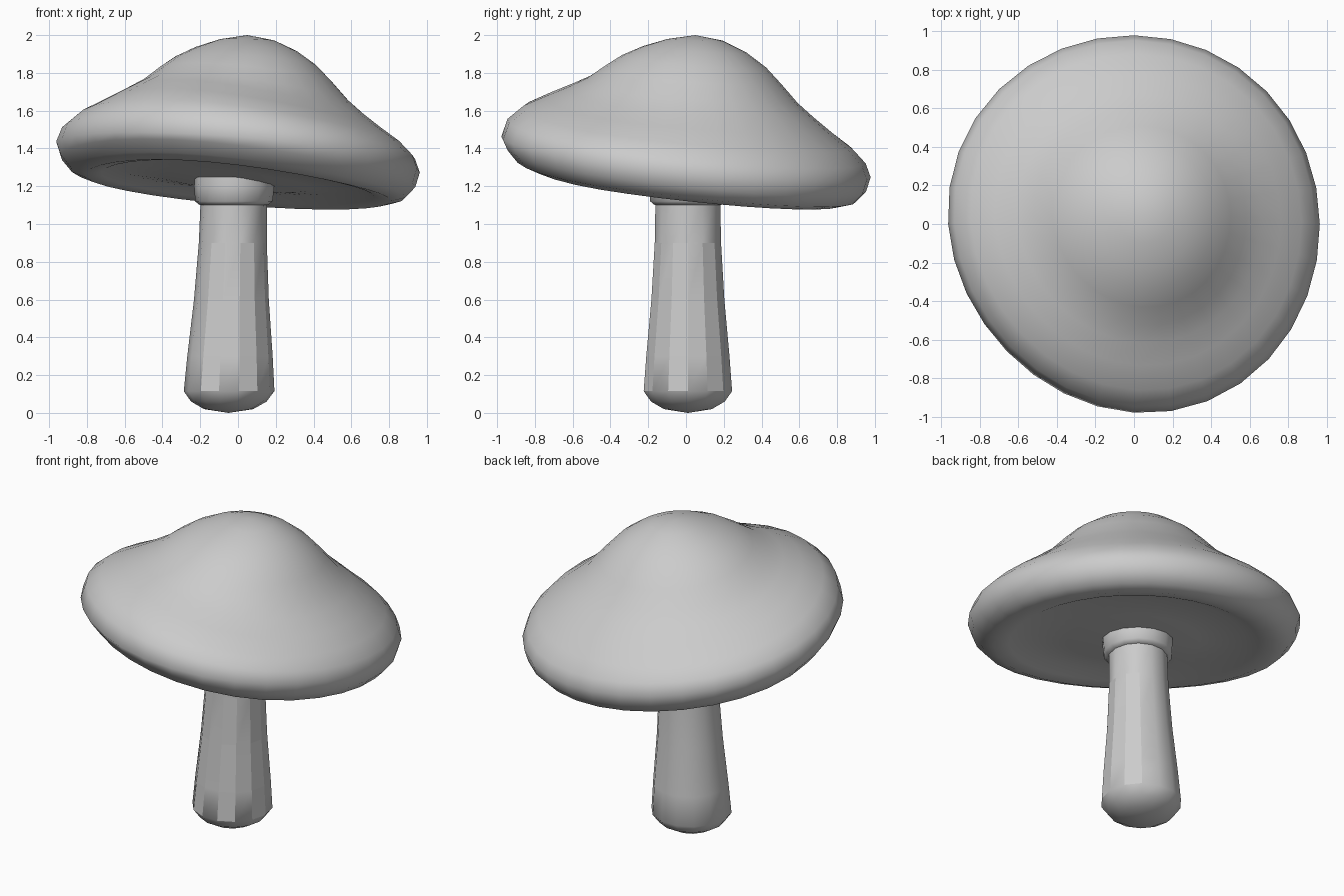
import bpy
import bmesh
from math import sin, cos, pi, radians

cube = bpy.data.objects.get("Cube")
if cube:
    bpy.data.objects.remove(cube, do_unlink=True)

grey = bpy.data.materials.new("light grey")
grey.use_nodes = True
colour = (0.6, 0.6, 0.6, 1)
grey.diffuse_color = colour
grey.node_tree.nodes["Principled BSDF"].inputs["Base Color"].default_value = colour


def lathe(name, profile, sides, place, angle=60):
    """Sweep (radius, height) pairs round; place() bends each point. Both ends close to a point."""
    bm = bmesh.new()
    rings = []
    for r, h in profile:
        count = sides if r > 0 else 1
        rings.append([bm.verts.new(place(r, h, 2 * pi * i / sides)) for i in range(count)])
    for low, high in zip(rings, rings[1:]):
        for i in range(sides):
            j = (i + 1) % sides
            corners = [low[i % len(low)], low[j % len(low)],
                       high[j % len(high)], high[i % len(high)]]
            bm.faces.new(list(dict.fromkeys(corners)))
    bmesh.ops.recalc_face_normals(bm, faces=bm.faces)
    mesh = bpy.data.meshes.new(name)
    bm.to_mesh(mesh)
    bm.free()
    mesh.materials.append(grey)
    obj = bpy.data.objects.new(name, mesh)
    bpy.context.collection.objects.link(obj)
    bpy.ops.object.select_all(action="DESELECT")
    obj.select_set(True)
    bpy.context.view_layer.objects.active = obj
    bpy.ops.object.shade_smooth_by_angle(angle=radians(angle))
    return obj


def cap_point(r, h, a):
    """Uneven outline, off-centre crown, a swelling at the front right, and an overall tilt."""
    b = a - radians(45)
    outline = 0.97 - 0.018 * cos(2 * b) - 0.0075 * cos(2 * a) + 0.01 * (cos(b) + cos(3 * b))
    x, y = r * outline * cos(a), r * outline * sin(a)
    front = max(0, cos(a - radians(240))) ** 2
    tilt = min(1, r / 0.5) if h > 1.3 else 1
    z = h - tilt * (0.085 * x + 0.11 * y)
    if h > 1.4:
        # Crown and brim: filled flanks front and back, swollen front brim
        z += 0.035 * cos(b) ** 2 * max(0, 1 - abs(r - 0.66) / 0.3)
        z += 0.055 * front * max(0, 1 - abs(r - 0.85) / 0.35)
        shift = 0.05 * max(0, 1 - r * r)
        x, y = x + shift, y + shift
    elif h < 1.3:
        # The lip curls up at the front
        z += 0.05 * front * min(1, r)
    return x, y, z


def stem_point(r, h, a):
    """The stem leans slightly from foot to cap."""
    return -0.05 + 0.025 * h + r * cos(a), 0.01 + r * sin(a), h


# Cap: recessed underside, rounded lip, flared brim and domed crown
cap_profile = [
    (0, 1.215), (0.4, 1.22), (0.66, 1.24), (0.75, 1.205), (0.84, 1.19),
    (0.92, 1.215), (0.975, 1.275), (1, 1.355), (0.97, 1.425), (0.89, 1.49),
    (0.77, 1.555), (0.66, 1.62), (0.57, 1.69), (0.48, 1.78), (0.39, 1.86),
    (0.28, 1.925), (0.15, 1.975), (0, 2.0),
]
lathe("mushroom_cap", cap_profile, 32, cap_point)

# Stem with a rounded foot
stem_profile = [
    (0, 0), (0.13, 0.02), (0.2, 0.06), (0.24, 0.115), (0.226, 0.3),
    (0.198, 0.6), (0.18, 0.9), (0.176, 1.12), (0, 1.13),
]
stem = lathe("stem", stem_profile, 14, stem_point)

# Narrow flat facets run up the lower stem
for i, face in enumerate(stem.data.polygons):
    if 0.15 < face.center.z < 0.9 and i % 14 in (1, 9, 11, 13):
        face.use_smooth = False

# Collar between the stem and the cap
collar_profile = [(0, 1.1), (0.18, 1.1), (0.205, 1.12), (0.212, 1.2), (0.21, 1.25), (0, 1.26)]
lathe("collar", collar_profile, 14, stem_point, 50)
